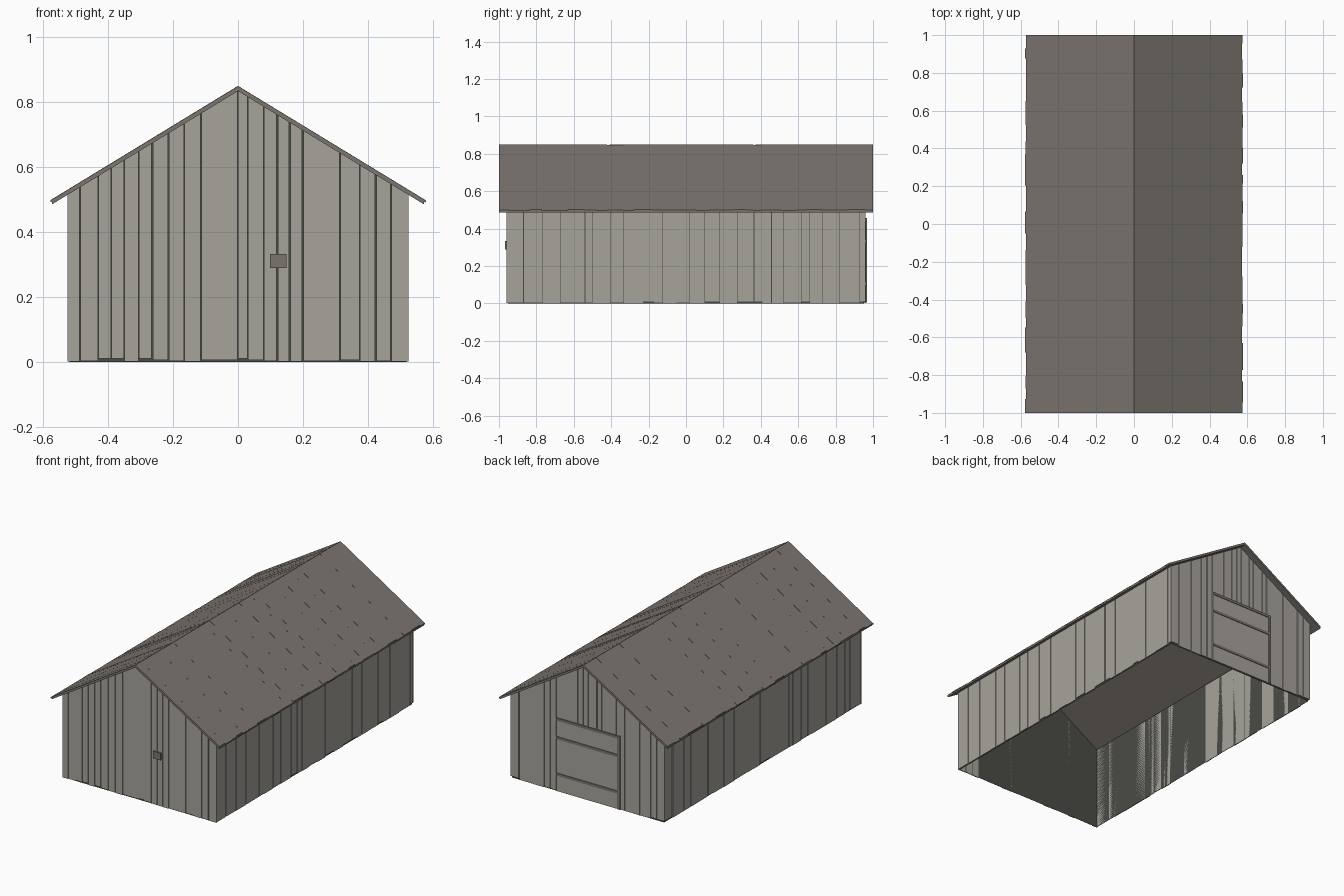
import bpy, bmesh, random
from mathutils import Vector

random.seed(7)
if "Cube" in bpy.data.objects:
    bpy.data.objects.remove(bpy.data.objects["Cube"])

HALF_X, HALF_Y = 0.525, 0.96      # outer wall faces
SKIN = 0.007                      # board thickness
CORE_X, CORE_Y = HALF_X - SKIN, HALF_Y - SKIN
RIDGE, SLOPE, EAVE = 0.85, 0.609, 0.572
DECK = 0.009                      # vertical thickness of the roof deck
TILE = 0.007                      # vertical thickness of the roof boards


def material(name, rgb):
    mat = bpy.data.materials.new(name)
    mat.use_nodes = True
    colour = (*rgb, 1)
    mat.diffuse_color = colour
    node = mat.node_tree.nodes["Principled BSDF"]
    node.inputs["Base Color"].default_value = colour
    node.inputs["Roughness"].default_value = 0.9
    return mat


PALE = material("weathered_wood", (0.39, 0.37, 0.335))
ROOF = material("roof_wood", (0.2, 0.178, 0.158))
DARK = material("dark_inner_wood", (0.07, 0.07, 0.06))


def finish(name, bm, mat, solid=True):
    if solid:
        bmesh.ops.recalc_face_normals(bm, faces=bm.faces)
    mesh = bpy.data.meshes.new(name)
    bm.to_mesh(mesh)
    bm.free()
    mesh.materials.append(mat)
    obj = bpy.data.objects.new(name, mesh)
    bpy.context.collection.objects.link(obj)
    return obj


def prism(bm, points, offset):
    """Extrude a flat outline along an offset."""
    near = [bm.verts.new(p) for p in points]
    far = [bm.verts.new(Vector(p) + Vector(offset)) for p in points]
    bm.faces.new(near)
    bm.faces.new(far[::-1])
    for i in range(len(points)):
        j = (i + 1) % len(points)
        bm.faces.new((near[i], near[j], far[j], far[i]))


def roof_z(x):
    """Height of the underside of the roof."""
    return RIDGE - DECK - TILE - abs(x) * SLOPE


def splits(start, end, low, high):
    """Random board edges between two ends."""
    cuts = [start]
    while cuts[-1] + high < end:
        cuts.append(cuts[-1] + random.uniform(low, high))
    return cuts + [end]


def foot():
    return random.choice((0.002, 0.003, 0.004, 0.006, 0.011))


def gap():
    return random.choice((0.0005, 0.001, 0.001, 0.003))


# Dark inner shell, open at the bottom
bm = bmesh.new()
for s in (-1, 1):
    gable = [(-CORE_X, 0), (CORE_X, 0), (CORE_X, roof_z(CORE_X)),
             (0, roof_z(0)), (-CORE_X, roof_z(CORE_X))]
    bm.faces.new([bm.verts.new((-s * x, s * CORE_Y, z)) for x, z in gable])
    side = [(-CORE_Y, 0), (CORE_Y, 0), (CORE_Y, roof_z(CORE_X)),
            (-CORE_Y, roof_z(CORE_X))]
    bm.faces.new([bm.verts.new((s * CORE_X, s * y, z)) for y, z in side])
finish("inner_walls", bm, DARK, solid=False)

# Gable boards, cut to the roof line
front_cuts = [-HALF_X, -0.485, -0.43, -0.39, -0.35, -0.305, -0.265, -0.215,
              -0.165, -0.115, 0, 0.03, 0.08, 0.12, 0.16, 0.2, 0.315, 0.375,
              0.425, 0.47, HALF_X]
back_cuts = splits(-HALF_X, HALF_X, 0.03, 0.1)
for name, s, cuts in (("front_boards", -1, front_cuts),
                      ("back_boards", 1, back_cuts)):
    bm = bmesh.new()
    for a, b in zip(cuts, cuts[1:]):
        a += gap() if a > -HALF_X else 0
        b -= gap() if b < HALF_X else 0
        z = foot()
        outline = [(a, z), (b, z), (b, roof_z(b))]
        if a < 0 < b:
            outline.append((0, roof_z(0)))
        outline.append((a, roof_z(a)))
        prism(bm, [(x, s * CORE_Y, h) for x, h in outline],
              (0, s * (SKIN - random.uniform(0, 0.001)), 0))
    finish(name, bm, PALE)

# Side boards
for name, s in (("left_boards", 1), ("right_boards", -1)):
    bm = bmesh.new()
    cuts = splits(-CORE_Y, CORE_Y, 0.03, 0.11)
    for a, b in zip(cuts, cuts[1:]):
        a, b, z = a + gap(), b - gap(), foot()
        top = roof_z(HALF_X)
        prism(bm, [(s * CORE_X, y, h) for y, h in
                   ((a, z), (b, z), (b, top), (a, top))],
              (s * (SKIN - random.uniform(0, 0.001)), 0, 0))
    finish(name, bm, PALE)

# Roof deck, one bent slab
bm = bmesh.new()
outline = [(x, roof_z(x) + lift) for x, lift in
           ((-EAVE, 0), (0, 0), (EAVE, 0), (EAVE, DECK), (0, DECK), (-EAVE, DECK))]
prism(bm, [(x, -1, z) for x, z in outline], (0, 2, 0))
finish("roof_deck", bm, ROOF)

# Roof boards running down each slope
for name, s in (("left_roof_boards", 1), ("right_roof_boards", -1)):
    bm = bmesh.new()
    cuts = splits(-1, 1, 0.04, 0.09)
    for a, b in zip(cuts, cuts[1:]):
        end = EAVE + random.uniform(-0.002, 0.006)
        thick = TILE - random.uniform(0, 0.0015)
        prism(bm, [(s * x, y, roof_z(x) + DECK) for x, y in
                   ((0, a), (0, b), (end, b), (end, a))], (0, 0, thick))
    finish(name, bm, ROOF)


def plate(name, x0, x1, z0, z1, y, depth, mat):
    bm = bmesh.new()
    prism(bm, [(x0, y, z0), (x1, y, z0), (x1, y, z1), (x0, y, z1)], (0, depth, 0))
    finish(name, bm, mat)


# Back door with battens, top rail and edge post
plate("door_panel", -0.21, 0.21, 0.004, 0.445, HALF_Y - 0.002, 0.005, PALE)
for name, z in (("door_lower_batten", 0.1), ("door_upper_batten", 0.325),
                ("door_top_rail", 0.44)):
    plate(name, -0.21, 0.21, z, z + 0.016, HALF_Y, 0.007, ROOF)
plate("door_post", -0.226, -0.208, 0.004, 0.456, HALF_Y - 0.002, 0.009, ROOF)

# Small plate on the front wall
plate("front_plate", 0.098, 0.15, 0.289, 0.333, -HALF_Y + 0.002, -0.009, ROOF)
